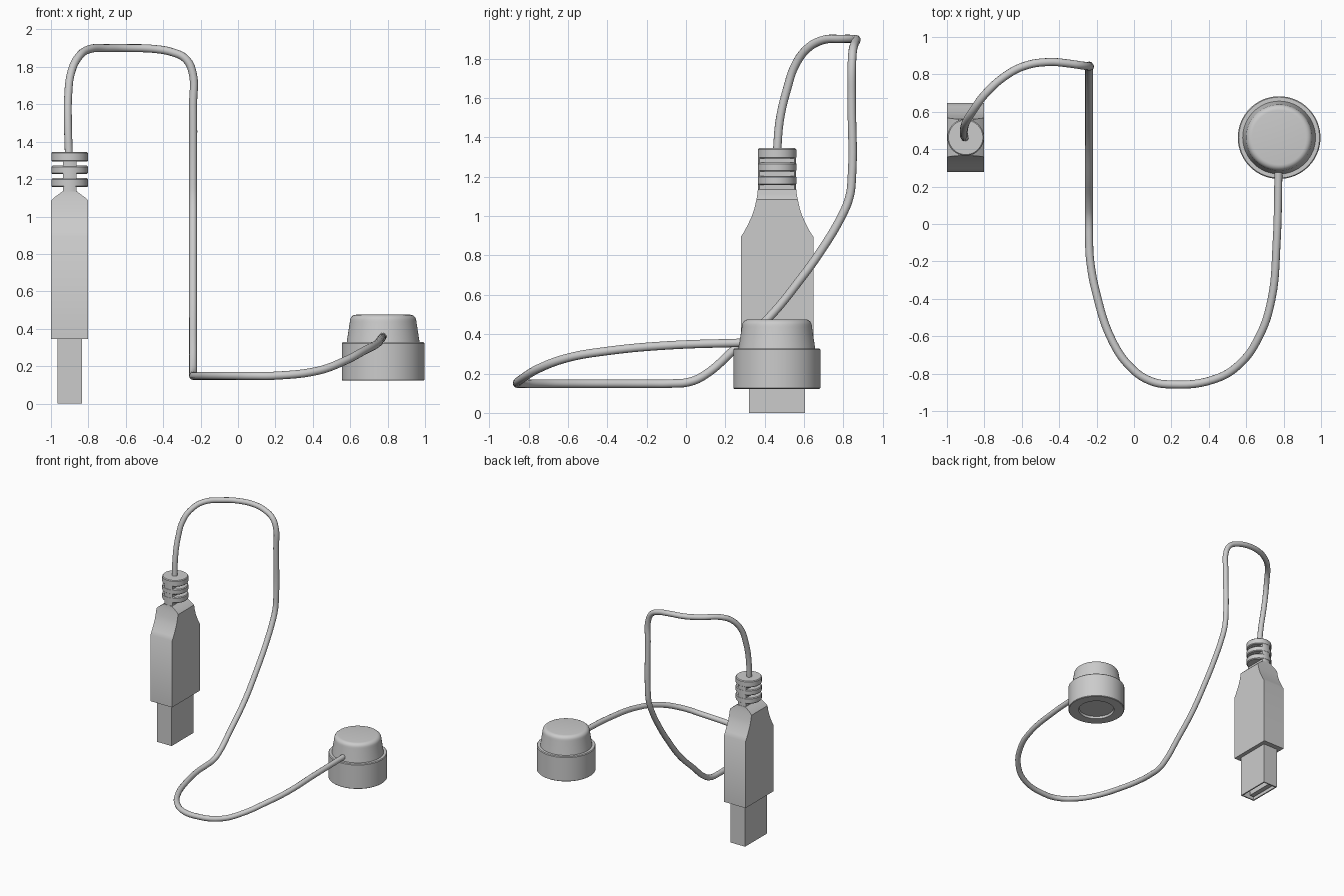
import bpy, bmesh, math

if "Cube" in bpy.data.objects:
    bpy.data.objects.remove(bpy.data.objects["Cube"])

PX, PY = -0.90, 0.463      # plug axis
BX, BY = 0.776, 0.462      # button axis


def finish(name, bm, angle=30):
    bmesh.ops.recalc_face_normals(bm, faces=bm.faces)
    me = bpy.data.meshes.new(name)
    bm.to_mesh(me)
    bm.free()
    ob = bpy.data.objects.new(name, me)
    bpy.context.collection.objects.link(ob)
    bpy.ops.object.select_all(action='DESELECT')
    ob.select_set(True)
    bpy.context.view_layer.objects.active = ob
    bpy.ops.object.shade_smooth_by_angle(angle=math.radians(angle))
    return ob


def loft(name, rings, close=False, angle=30):
    """Skin a list of equal-length point rings, capped or joined end to end."""
    bm = bmesh.new()
    vs = [[bm.verts.new(p) for p in r] for r in rings]
    n = len(vs[0])
    pairs = list(zip(vs, vs[1:]))
    if close:
        pairs.append((vs[-1], vs[0]))
    for a, b in pairs:
        for i in range(n):
            j = (i + 1) % n
            bm.faces.new((a[i], a[j], b[j], b[i]))
    if not close:
        bm.faces.new(vs[0])
        bm.faces.new(vs[-1])
    return finish(name, bm, angle)


def rect(z, hx, hy):
    return [(PX + sx * hx, PY + sy * hy, z)
            for sx, sy in ((-1, -1), (1, -1), (1, 1), (-1, 1))]


def circle(cx, cy, r, z, n=64, clip=9):
    out = []
    for i in range(n):
        a = 2 * math.pi * i / n
        out.append((cx + max(-clip, min(clip, r * math.cos(a))),
                    cy + r * math.sin(a), z))
    return out


# Metal connector: open-ended shell with a tongue inside
loft("connector_shell", [rect(0.36, .066, .142), rect(0, .066, .142),
                         rect(0, .056, .132), rect(0.33, .056, .132)])
bm = bmesh.new()
bmesh.ops.create_cube(bm, size=1)
for v in bm.verts:
    v.co = (PX - .028 + v.co.x * .04, PY + v.co.y * .24, .18 + v.co.z * .32)
finish("connector_tongue", bm)

# Plug grip: rectangular sections narrowing to the neck
loft("plug_grip", [rect(*s) for s in (
    (.345, .099, .184), (.895, .099, .184), (.925, .099, .165),
    (.96, .099, .147), (1.0, .099, .128), (1.04, .099, .115),
    (1.085, .099, .105), (1.10, .085, .102), (1.118, .06, .099),
    (1.135, .038, .098))], angle=35)

# Strain relief: flat core carrying three round ribs
loft("strain_core", [circle(PX, PY, .097, z, 48, .036) for z in (1.12, 1.32)])
for i, (z0, z1) in enumerate(((1.157, 1.205), (1.227, 1.272), (1.293, 1.345))):
    loft(f"strain_rib_{i + 1}", [
        circle(PX, PY, r, z, 48) for r, z in
        ((.092, z0), (.098, z0 + .006), (.098, z1 - .006), (.092, z1))])

# Round base with a shallow recess beneath
loft("button_base", [circle(BX, BY, r, z) for r, z in (
    (.135, .14), (.14, .122), (.216, .122), (.221, .126),
    (.221, .322), (.216, .328), (.18, .328))])

# Tapered cap with a rounded top edge
cap = [(.196, .32), (.178, .437)]
cap += [(.145 + .032 * math.cos(a), .443 + .032 * math.sin(a))
        for a in (math.radians(d) for d in range(10, 91, 16))]
loft("button_cap", [circle(BX, BY, r, z) for r, z in cap])

# Cable swept along a smooth path
path = [(-.904, .462, 1.32), (-.909, .477, 1.49), (-.908, .513, 1.644),
        (-.893, .555, 1.767), (-.855, .615, 1.85), (-.80, .69, 1.893),
        (-.69, .79, 1.9), (-.585, .845, 1.9), (-.45, .866, 1.896),
        (-.35, .858, 1.878), (-.28, .848, 1.843), (-.243, .843, 1.77),
        (-.24, .842, 1.6), (-.24, .842, 1.18), (-.24, .83, 1.095),
        (-.24, .79, .998), (-.24, .69, .83), (-.24, .58, .677),
        (-.24, .426, .489), (-.24, .249, .326), (-.24, .096, .193),
        (-.24, .02, .158), (-.24, -.08, .149), (-.235, -.19, .148),
        (-.20, -.377, .148), (-.12, -.617, .148), (-.024, -.76, .148),
        (.083, -.837, .148), (.2, -.858, .149), (.43, -.83, .176),
        (.564, -.75, .225), (.67, -.60, .28), (.735, -.404, .314),
        (.762, -.11, .342), (.773, .30, .357)]
cu = bpy.data.curves.new("cable", 'CURVE')
cu.dimensions = '3D'
cu.bevel_depth = .0215
cu.bevel_resolution = 4
cu.resolution_u = 6
cu.use_fill_caps = True
sp = cu.splines.new('BEZIER')
sp.bezier_points.add(len(path) - 1)
for bp, co in zip(sp.bezier_points, path):
    bp.co = co
    bp.handle_left_type = bp.handle_right_type = 'AUTO'
sp.use_smooth = True
bpy.context.collection.objects.link(bpy.data.objects.new("cable", cu))
